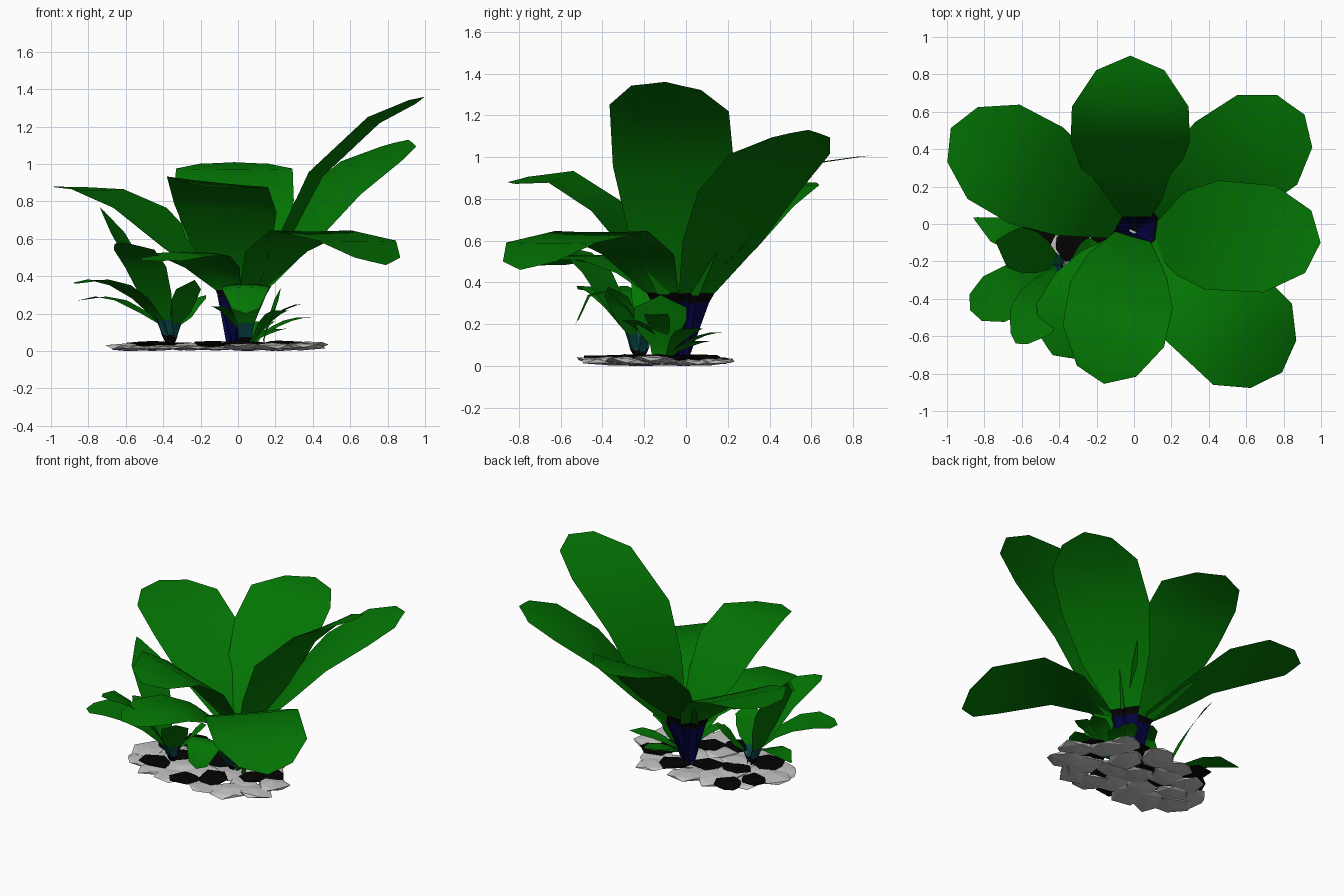
import bpy, bmesh, math, random
from mathutils import Vector, Matrix

random.seed(4)
if "Cube" in bpy.data.objects:
    bpy.data.objects.remove(bpy.data.objects["Cube"])


def material(name, rgb):
    m = bpy.data.materials.new(name)
    m.use_nodes = True
    m.diffuse_color = (*rgb, 1)
    m.node_tree.nodes["Principled BSDF"].inputs["Base Color"].default_value = (*rgb, 1)
    return m


GREEN = material("leaf green", (0.001, 0.18, 0.001))
BLUE = material("stem navy", (0.001, 0.001, 0.055))
TEAL = material("stem teal", (0.003, 0.065, 0.07))
BLACK = material("black", (0.001, 0.001, 0.001))
WHITE = material("pale stone", (0.55, 0.55, 0.55))

# Stem styles: lower colour, upper colour, height share of the lower part
BIG = (BLUE, BLACK, 0.87)
SMALL = (BLACK, TEAL, 0.5)
PLAIN = (GREEN, GREEN, 0.6)


def add_object(name, bm, mats):
    me = bpy.data.meshes.new(name)
    bm.to_mesh(me)
    bm.free()
    for m in mats:
        me.materials.append(m)
    ob = bpy.data.objects.new(name, me)
    bpy.context.collection.objects.link(ob)


# Width along a leaf: two stem rows, then the blade up to its tip
PROFILE = (0.13, 0.28, 0.34, 0.76, 0.98, 0.96)


def leaf(name, base, azimuth, path, width, stem, roll=0, cup=0.02, tip=0.56):
    """Curved sheet: path holds (distance, height) stations of the blade."""
    lower, upper, split = stem
    a = math.radians(azimuth)
    out = Vector((math.cos(a), math.sin(a), 0))
    side = Vector((-out.y, out.x, 0))
    r0, z0 = path[0]
    stations = [(0.02, 0.04), (r0 * split, z0 * split)] + list(path)
    pts = [Vector((base[0], base[1], 0)) + out * r + Vector((0, 0, z)) for r, z in stations]
    bm = bmesh.new()
    rows = []
    for i, p in enumerate(pts):
        last = i == len(pts) - 1
        tangent = (pts[min(i + 1, len(pts) - 1)] - pts[max(i - 1, 0)]).normalized()
        across = Matrix.Rotation(math.radians(roll), 3, tangent) @ side
        normal = tangent.cross(across)
        half = (tip if last else PROFILE[i]) * width / 2
        bow = 0.12 * width if last else 0
        rows.append([bm.verts.new(p + across * u * half + normal * cup * half * u * u
                                  - tangent * bow * abs(u))
                     for u in (-1, -0.5, 0, 0.5, 1)])
    for i in range(len(rows) - 1):
        for j in range(4):
            f = bm.faces.new((rows[i][j], rows[i + 1][j], rows[i + 1][j + 1], rows[i][j + 1]))
            f.material_index = min(i, 2)
            f.smooth = True
    bmesh.ops.recalc_face_normals(bm, faces=bm.faces)
    if sum(f.normal.z for f in bm.faces) < 0:
        bmesh.ops.reverse_faces(bm, faces=bm.faces)
    add_object(name, bm, (lower, upper, GREEN))


# Large central plant
MID = (0, -0.03)
leaf("tall_left_leaf", MID, -4, [(.12, .34), (.26, .62), (.42, .94), (.73, 1.23), (1.0, 1.36)], .6, BIG, roll=-4)
leaf("back_leaf", (-.02, -.03), 90, [(.07, .35), (.29, .55), (.48, .8), (.66, .97), (.93, 1.01)], .65, BIG)
leaf("back_left_leaf", MID, 34, [(.14, .35), (.35, .6), (.58, .85), (.85, 1.03), (1.1, 1.13)], .6, BIG, cup=-.06)
leaf("back_right_leaf", MID, 151, [(.09, .35), (.35, .56), (.6, .76), (.86, .86), (1.12, .88)], .6, BIG)
leaf("front_leaf", MID, 259, [(.04, .35), (.2, .55), (.36, .76), (.58, .9), (.84, .88)], .58, BIG, roll=-6)
leaf("front_left_leaf", MID, -44, [(.12, .35), (.29, .53), (.54, .64), (.88, .585), (1.1, .46)], .63, BIG)
leaf("low_front_right_leaf", MID, 237, [(.09, .33), (.24, .46), (.42, .53), (.62, .53), (.8, .48)], .46, BIG, cup=-.1)

# Medium plant on the right
SIDE = (-0.36, -0.22)
leaf("side_leaf_front", SIDE, 237, [(.06, .17), (.15, .3), (.25, .45), (.36, .54), (.5, .58)], .27, SMALL, tip=.4)
leaf("side_leaf_tall", SIDE, 161, [(.07, .17), (.14, .33), (.21, .48), (.3, .63), (.4, .77)], .24, SMALL, tip=.2)
leaf("side_leaf_right", SIDE, 205, [(.06, .16), (.18, .28), (.3, .35), (.43, .38), (.57, .36)], .28, SMALL)
leaf("side_leaf_low", SIDE, 153, [(.05, .14), (.15, .2), (.3, .27), (.42, .29), (.56, .27)], .15, SMALL, tip=.15)
leaf("side_leaf_upright", SIDE, 310, [(.05, .15), (.08, .2), (.11, .27), (.15, .33), (.2, .38)], .18, SMALL, tip=.3)
leaf("side_leaf_inner", SIDE, 30, [(.05, .14), (.1, .18), (.14, .24), (.18, .28), (.22, .3)], .14, SMALL, tip=.3)

# Small sprouts at the foot
FOOT = (0.06, -0.1)
leaf("sprout_drooping", (.04, -.1), 270, [(.08, .15), (.18, .28), (.29, .36), (.37, .34), (.43, .2)], .26, SMALL, cup=-.1)
leaf("sprout_upright", (.12, -.13), 5, [(.03, .1), (.05, .16), (.07, .22), (.09, .28), (.11, .34)], .26, PLAIN, tip=.45)
for i, (angle, reach, rise) in enumerate(((-10, .32, .25), (25, .38, .18), (70, .31, .16),
                                          (50, .3, .12), (-45, .3, .22), (215, .25, .24))):
    path = [(reach * t, .04 + (rise - .04) * math.sin(t * 1.75)) for t in (.2, .4, .6, .8, 1)]
    leaf(f"sprout_{i + 1}", FOOT, angle, path, .12, PLAIN, tip=.2)

# Bed of flat, angular stones: broad pale ones with smaller black ones resting on them
count = 0
for ix in range(7):
    for iy in range(5):
        u, v = ix / 3 - 1, iy / 2 - 1
        if u * u + v * v > 1.55:
            continue
        black = (ix + 2 * iy) % 3 == 0
        shrink = 0.88 if u * u + v * v > 1 else 1
        x = -0.12 + u * 0.48 * shrink + random.uniform(-.03, .03)
        y = -0.15 + v * 0.26 * shrink + random.uniform(-.03, .03)
        bm = bmesh.new()
        bmesh.ops.create_icosphere(bm, subdivisions=1, radius=0.125 if black else 0.145)
        turn = Matrix.Rotation(random.uniform(0, 6), 3, "Z")
        tilt = Matrix.Rotation(random.uniform(-.1, .1), 3, "X")
        flat = random.uniform(.1, .15)
        for p in bm.verts:
            k = random.uniform(.75, 1.15)
            p.co = tilt @ (turn @ Vector((p.co.x * k, p.co.y * k * .85, p.co.z * flat)))
        low = min(p.co.z for p in bm.verts)
        lift = 0.02 if black else random.uniform(0, .01) * min(count, 1)
        bmesh.ops.translate(bm, verts=bm.verts, vec=(x, y, lift - low))
        count += 1
        add_object(f"stone_{count}", bm, (BLACK if black else WHITE,))
